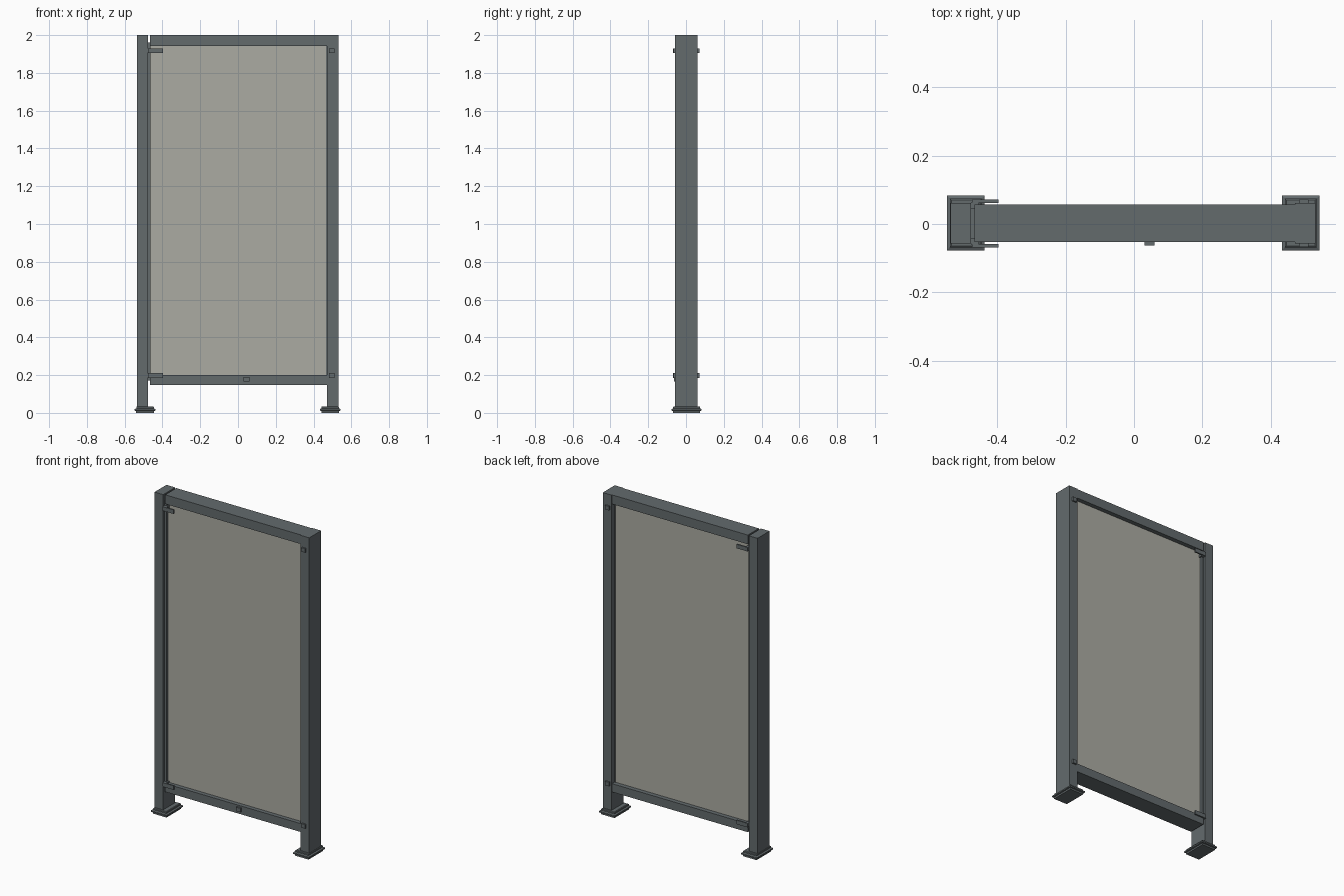
import bpy
import bmesh

cube = bpy.data.objects.get("Cube")
if cube:
    bpy.data.objects.remove(cube, do_unlink=True)


def material(name, rgb):
    m = bpy.data.materials.new(name)
    m.use_nodes = True
    m.diffuse_color = (*rgb, 1)
    m.node_tree.nodes["Principled BSDF"].inputs["Base Color"].default_value = (*rgb, 1)
    return m


GREY = material("slate_grey", (0.125, 0.145, 0.152))
PANEL = material("warm_grey", (0.41, 0.41, 0.365))


def prism(bm, levels):
    """Stack of rectangles (x0, x1, y0, y1, z) joined into a closed solid."""
    rings = [[bm.verts.new(p) for p in ((a, c, z), (b, c, z), (b, d, z), (a, d, z))]
             for a, b, c, d, z in levels]
    bm.faces.new(rings[0][::-1])
    bm.faces.new(rings[-1])
    for lo, hi in zip(rings, rings[1:]):
        for i in range(4):
            j = (i + 1) % 4
            bm.faces.new((lo[i], lo[j], hi[j], hi[i]))


def add(name, solids, mat=GREY):
    bm = bmesh.new()
    for levels in solids:
        prism(bm, levels)
    mesh = bpy.data.meshes.new(name)
    bm.to_mesh(mesh)
    bm.free()
    mesh.materials.append(mat)
    ob = bpy.data.objects.new(name, mesh)
    bpy.context.collection.objects.link(ob)
    return ob


def box(x0, x1, y0, y1, z0, z1):
    return [(x0, x1, y0, y1, z0), (x0, x1, y0, y1, z1)]


# Upright posts
add("right_post", [box(-0.536, -0.476, -0.057, 0.061, 0.01, 2.0)])
add("left_post", [box(0.471, 0.531, -0.057, 0.061, 0.01, 2.0)])


# Stepped feet with bevelled rims
def foot(name, cx):
    def ring(inset, z):
        return (cx - 0.055 + inset, cx + 0.055 - inset, -0.077 + inset, 0.083 - inset, z)
    add(name, [[ring(0.008, 0), ring(0.008, 0.01), ring(0, 0.012), ring(0, 0.02),
                ring(0.009, 0.024), ring(0.009, 0.032), ring(0.013, 0.035)]])


foot("right_foot", -0.492)
foot("left_foot", 0.488)

# Horizontal rails between the posts
add("top_rail", [box(-0.466, 0.472, -0.052, 0.057, 1.943, 2.0)])
add("bottom_rail", [box(-0.466, 0.472, -0.052, 0.057, 0.148, 0.2)])

# Infill panel and narrow edge strips
add("panel", [box(-0.470, 0.468, -0.026, 0.030, 0.195, 1.948)], PANEL)
add("hinge_strip", [box(-0.477, -0.464, -0.042, 0.046, 0.172, 1.96)])
add("latch_strip", [box(0.465, 0.472, -0.030, 0.034, 0.2, 1.943)])

# Hinge leaves and clips, on both faces at top and bottom
for level, z in (("lower", 0.185), ("upper", 1.905)):
    add(level + "_hinge", [
        box(-0.474, -0.397, -0.068, -0.059, z, z + 0.025),
        box(-0.474, -0.397, 0.062, 0.071, z, z + 0.025),
        box(-0.476, -0.455, -0.060, 0.063, z + 0.002, z + 0.023)])
    add(level + "_clip", [box(0.483, 0.510, -0.067, 0.071, z, z + 0.025)])

# Small stop on the bottom rail
add("rail_stop", [box(0.030, 0.060, -0.063, -0.050, 0.165, 0.190)])
